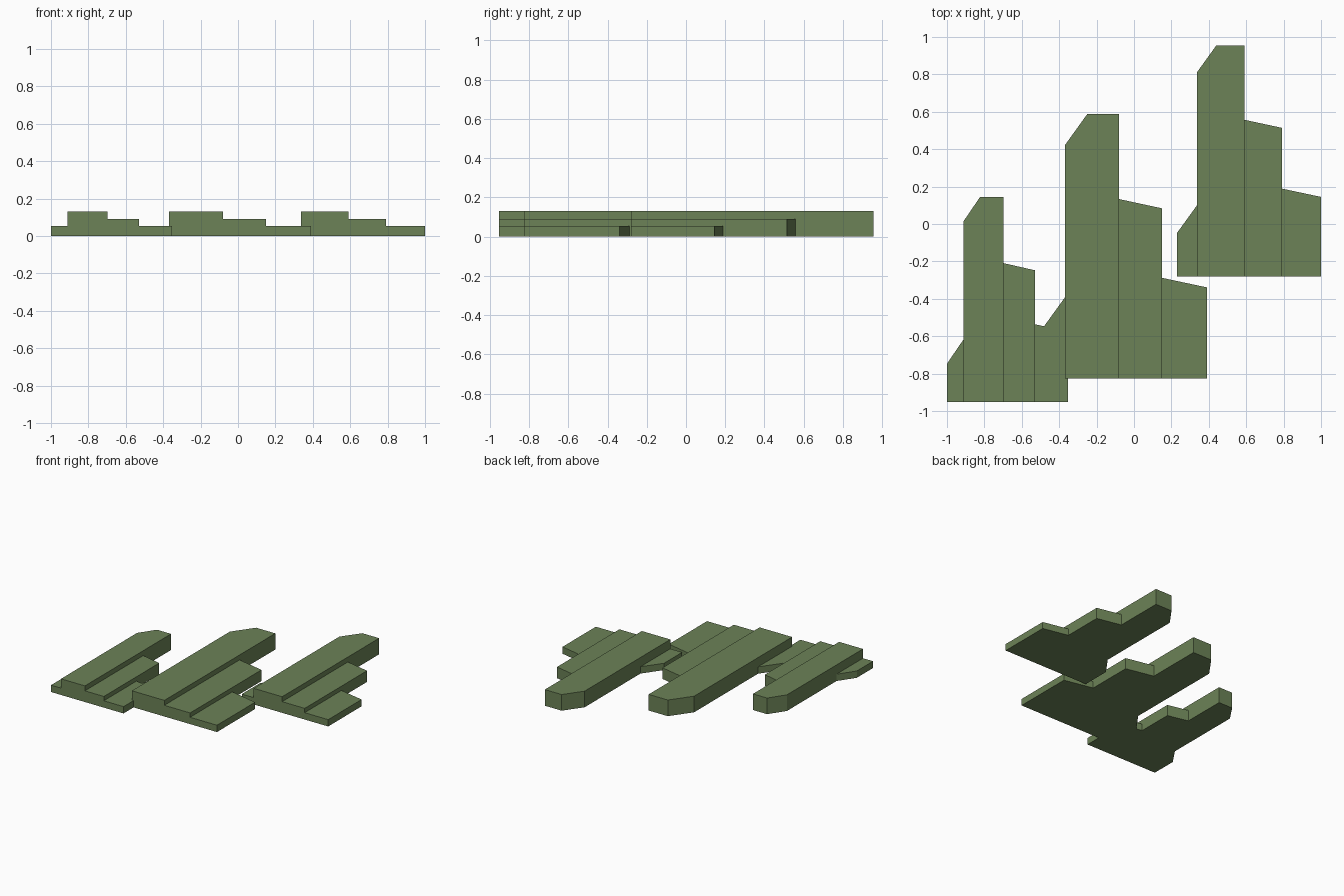
import bpy
import bmesh

cube = bpy.data.objects.get("Cube")
if cube:
    bpy.data.objects.remove(cube, do_unlink=True)

green = bpy.data.materials.new("moss_green")
green.use_nodes = True
COLOR = (0.15, 0.225, 0.095, 1)
green.diffuse_color = COLOR
green.node_tree.nodes["Principled BSDF"].inputs["Base Color"].default_value = COLOR

# Strip outlines as fractions of a cluster's width and depth, with the strip height
STRIPS = {
    "left_low_strip": (0.055, [(0, 0), (0.138, 0), (0.138, 0.307), (0, 0.188)]),
    "tall_strip": (0.13, [(0.138, 0), (0.467, 0), (0.467, 1), (0.273, 1), (0.138, 0.883)]),
    "middle_strip": (0.09, [(0.467, 0), (0.728, 0), (0.728, 0.643), (0.467, 0.678)]),
    "right_low_strip": (0.055, [(0.728, 0), (1, 0), (1, 0.344), (0.728, 0.38)]),
}

# Left edge, front edge, width and depth of each cluster
CLUSTERS = {
    "right_cluster": (-1.0, -0.953, 0.647, 1.097),
    "centre_cluster": (-0.49, -0.825, 0.88, 1.413),
    "left_cluster": (0.23, -0.28, 0.77, 1.235),
}


def extruded_strip(name, outline, height):
    bm = bmesh.new()
    base = bm.faces.new([bm.verts.new((x, y, 0)) for x, y in outline])
    top = bmesh.ops.extrude_face_region(bm, geom=[base], use_keep_orig=True)
    verts = [v for v in top["geom"] if isinstance(v, bmesh.types.BMVert)]
    bmesh.ops.translate(bm, verts=verts, vec=(0, 0, height))
    bmesh.ops.recalc_face_normals(bm, faces=bm.faces)
    mesh = bpy.data.meshes.new(name)
    bm.to_mesh(mesh)
    bm.free()
    mesh.materials.append(green)
    bpy.context.collection.objects.link(bpy.data.objects.new(name, mesh))


# Stepped clusters of parallel strips
for cluster, (x0, y0, width, depth) in CLUSTERS.items():
    for strip, (height, outline) in STRIPS.items():
        points = [(x0 + u * width, y0 + v * depth) for u, v in outline]
        extruded_strip(f"{cluster}_{strip}", points, height)
